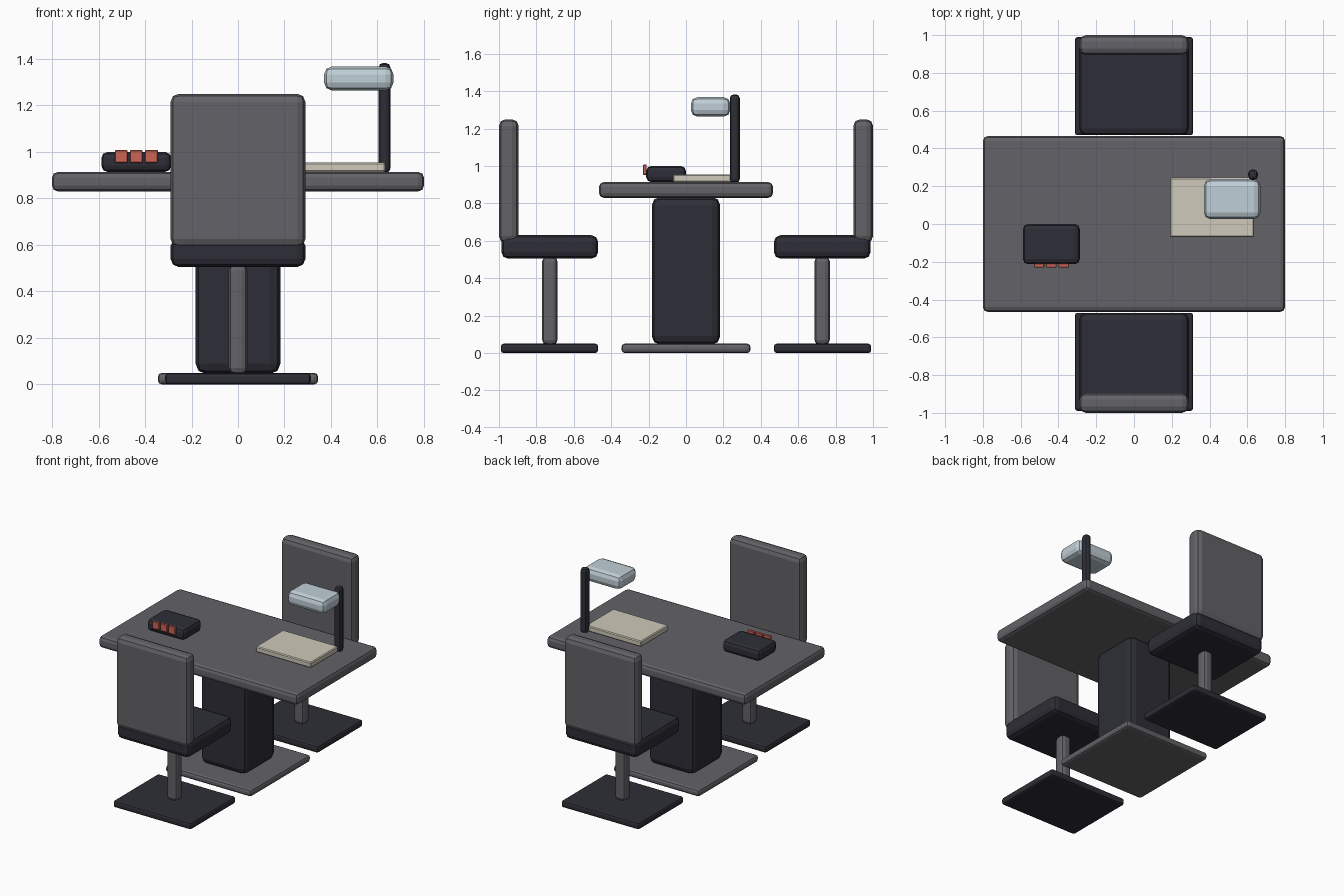
import bpy
import bmesh

if "Cube" in bpy.data.objects:
    bpy.data.objects.remove(bpy.data.objects["Cube"])


def material(name, rgb):
    m = bpy.data.materials.new(name)
    m.diffuse_color = (*rgb, 1.0)
    m.use_nodes = True
    m.node_tree.nodes["Principled BSDF"].inputs["Base Color"].default_value = m.diffuse_color
    return m


GREY = material("warm grey", (0.125, 0.122, 0.135))
DARK = material("dark navy", (0.027, 0.027, 0.038))
CREAM = material("cream paper", (0.62, 0.585, 0.49))
RED = material("coral red", (0.60, 0.125, 0.09))
GLASS = material("pale blue", (0.53, 0.62, 0.68))


def box(name, x, y, z, mat, bevel=0.0, segments=2):
    """Box between (min, max) ranges, with rounded edges."""
    bm = bmesh.new()
    bmesh.ops.create_cube(bm, size=1.0)
    for v in bm.verts:
        for i, (a, b) in enumerate((x, y, z)):
            v.co[i] = (a + b) / 2 + v.co[i] * (b - a)
    if bevel:
        bmesh.ops.bevel(bm, geom=bm.edges[:], offset=bevel, segments=segments,
                        profile=0.5, affect='EDGES', clamp_overlap=True)
    bmesh.ops.recalc_face_normals(bm, faces=bm.faces[:])
    mesh = bpy.data.meshes.new(name)
    bm.to_mesh(mesh)
    bm.free()
    mesh.materials.append(mat)
    obj = bpy.data.objects.new(name, mesh)
    bpy.context.collection.objects.link(obj)
    return obj


# Table
box("table_base", (-0.345, 0.345), (-0.345, 0.345), (0, 0.05), GREY, 0.018)
box("table_pedestal", (-0.183, 0.183), (-0.183, 0.183), (0.045, 0.835), DARK, 0.045)
box("table_top", (-0.8, 0.8), (-0.465, 0.465), (0.83, 0.914), GREY, 0.025)

# Two chairs facing each other across the table
for label, s in (("front", -1), ("rear", 1)):
    def span(a, b):
        return tuple(sorted((s * a, s * b)))
    box(f"{label}_chair_base", (-0.313, 0.313), span(0.47, 0.99), (0, 0.05), DARK, 0.015)
    box(f"{label}_chair_post", (-0.04, 0.04), span(0.687, 0.769), (0.045, 0.515), GREY, 0.025)
    box(f"{label}_chair_seat", (-0.29, 0.29), span(0.47, 0.987), (0.505, 0.63), DARK, 0.035)
    box(f"{label}_chair_back", (-0.29, 0.29), span(0.895, 1.0), (0.59, 1.25), GREY, 0.035)

# Desk box with three red buttons
box("desk_box", (-0.588, -0.287), (-0.213, 0.0), (0.914, 1.0), DARK, 0.027)
for i in range(3):
    x0 = -0.53 + 0.065 * i
    box(f"button_{i + 1}", (x0, x0 + 0.055), (-0.23, -0.21), (0.953, 1.008), RED, 0.003, 1)

# Paper stack
box("paper_stack", (0.19, 0.635), (-0.07, 0.245), (0.914, 0.954), CREAM, 0.006, 1)

# Desk lamp
box("lamp_post", (0.604, 0.656), (0.234, 0.288), (0.91, 1.383), DARK, 0.021)
box("lamp_head", (0.37, 0.669), (0.026, 0.237), (1.264, 1.368), GLASS, 0.035)
